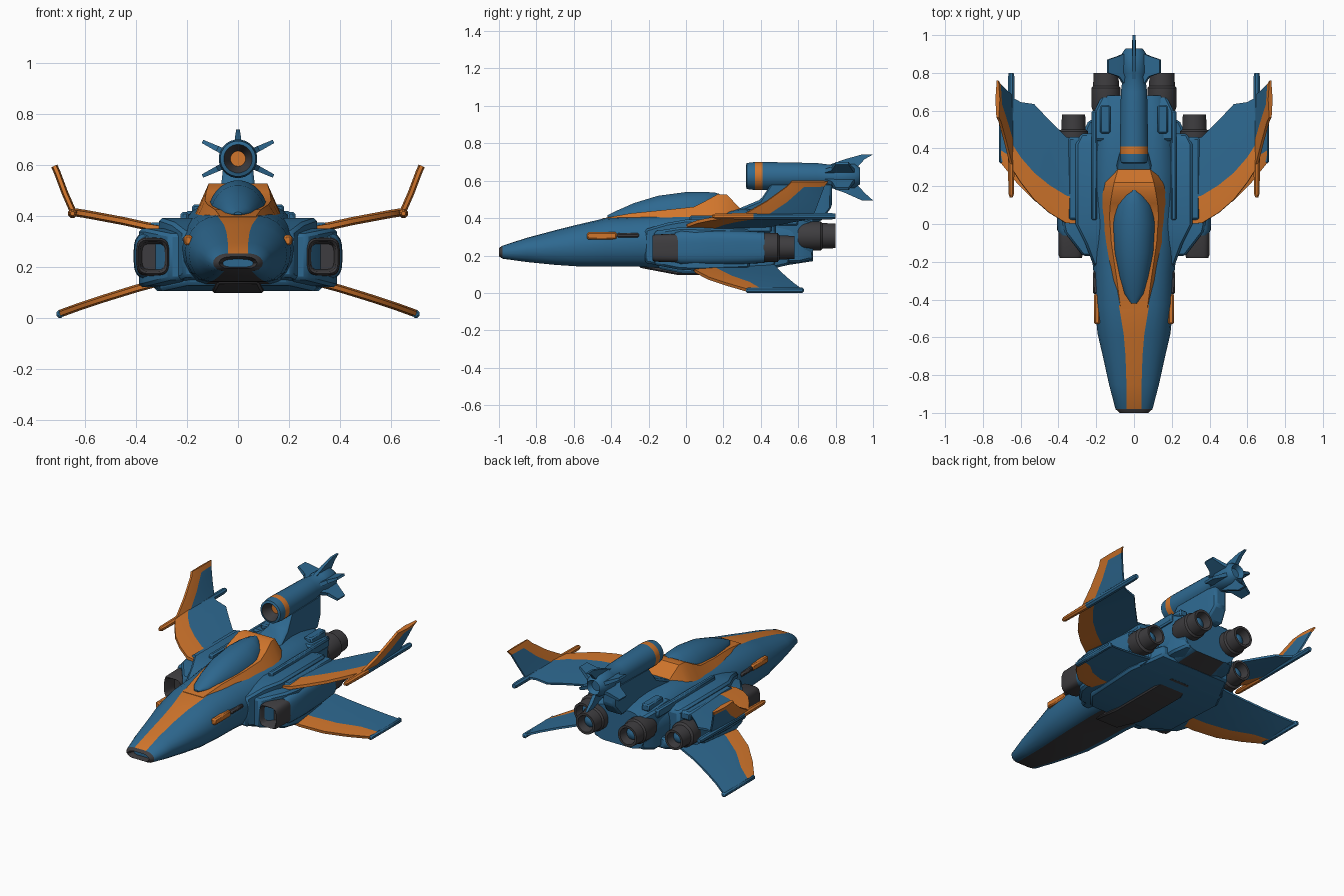
import bpy, bmesh, math
from mathutils import Vector, Matrix

if "Cube" in bpy.data.objects:
    bpy.data.objects.remove(bpy.data.objects["Cube"])

BLUE, ORANGE, GREY = 0, 1, 2
MATS = []
for mat_name, col in (("hull blue", (0.027, 0.14, 0.28)),
                      ("trim orange", (0.64, 0.18, 0.025)),
                      ("engine grey", (0.048, 0.046, 0.05))):
    m = bpy.data.materials.new(mat_name)
    m.diffuse_color = (*col, 1)
    m.use_nodes = True
    m.node_tree.nodes["Principled BSDF"].inputs["Base Color"].default_value = m.diffuse_color
    MATS.append(m)


def finish(name, bm, rule, mirror, bevel=0):
    """Colour faces by rule (an index or a function of centre and normal)."""
    bmesh.ops.recalc_face_normals(bm, faces=bm.faces)
    for f in bm.faces:
        f.material_index = rule(f.calc_center_median(), f.normal) if callable(rule) else rule
    me = bpy.data.meshes.new(name)
    bm.to_mesh(me)
    bm.free()
    for m in MATS:
        me.materials.append(m)
    ob = bpy.data.objects.new(name, me)
    bpy.context.collection.objects.link(ob)
    if bevel:
        b = ob.modifiers.new("bevel", 'BEVEL')
        b.width, b.segments = bevel, 1
    if mirror:
        ob.modifiers.new("mirror", 'MIRROR')
    return ob


def loft(name, rings, rule=BLUE, mirror=False, bevel=0):
    bm = bmesh.new()
    vs = [[bm.verts.new(p) for p in r] for r in rings]
    n = len(vs[0])
    for a, b in zip(vs, vs[1:]):
        for i in range(n):
            j = (i + 1) % n
            bm.faces.new((a[i], a[j], b[j], b[i]))
    bm.faces.new(vs[0])
    bm.faces.new(vs[-1])
    return finish(name, bm, rule, mirror, bevel)


def box(name, x, y, z, rule=BLUE, mirror=False, bevel=0.008):
    rings = [[(x[0], v, z[0]), (x[1], v, z[0]), (x[1], v, z[1]), (x[0], v, z[1])] for v in y]
    return loft(name, rings, rule, mirror, bevel)


def oval(cx, y, cz, hw, hh, p=2.0, n=24):
    """Superellipse ring facing along y; a higher p is boxier."""
    out = []
    for k in range(n):
        a = 2 * math.pi * (k + 0.5) / n
        c, s = math.cos(a), math.sin(a)
        out.append((cx + hw * math.copysign(abs(c) ** (2 / p), c), y,
                    cz + hh * math.copysign(abs(s) ** (2 / p), s)))
    return out


def tube(name, cx, cz, prof, rule=BLUE, mirror=False, n=24):
    return loft(name, [oval(cx, y, cz, r, r, 2, n) for y, r in prof], rule, mirror)


# Fuselage: y, half width, bottom, widest height, top, stripe half width
def hull_ring(y, w, zb, zm, zt, s):
    b, half = 0.55 * w, []
    for k in range(6):
        t = k / 5 * math.pi / 2
        half.append((s + (w - s) * math.sin(t), zm + (zt - zm) * math.cos(t)))
    for k in range(1, 5):
        t = k / 4 * math.pi / 2
        half.append((b + (w - b) * math.cos(t), zm - (zm - zb) * math.sin(t)))
    return [(x, y, z) for x, z in half] + [(-x, y, z) for x, z in reversed(half)]


def hull_colour(c, n):
    if c.y < -0.975:
        return GREY
    if abs(c.x) < 1e-3 and n.z > 0.5 and c.y < -0.35:
        return ORANGE
    return GREY if abs(c.x) < 1e-3 and n.z < -0.5 else BLUE


loft("fuselage", [hull_ring(*s) for s in (
    (-0.96, .06, .20, .215, .23, .02), (-1.0, .075, .195, .215, .24, .03),
    (-0.98, .098, .183, .215, .253, .04), (-0.85, .132, .165, .23, .295, .04),
    (-0.70, .165, .15, .24, .335, .045), (-0.58, .193, .142, .25, .365, .055),
    (-0.43, .208, .14, .26, .40, .08), (-0.25, .215, .14, .27, .41, .08),
    (-0.10, .23, .13, .28, .42, .08), (0.10, .24, .12, .28, .43, .09),
    (0.30, .24, .12, .28, .45, .10), (0.55, .22, .15, .28, .43, .10),
    (0.68, .19, .17, .28, .40, .09))], hull_colour)

# Cockpit frame and glass
loft("cockpit_frame", [[(-w, y, .36), (-t, y, z), (t, y, z), (w, y, .36)] for y, w, t, z in (
    (-.45, .085, .07, .398), (-.3, .14, .09, .425), (-.1, .175, .12, .445), (.04, .185, .13, .46),
    (.11, .19, .125, .495), (.17, .19, .115, .528), (.22, .185, .105, .525), (.29, .15, .085, .45))], ORANGE)
loft("canopy_glass", [oval(0, y, .41, w, z - .41, 2, 28) for y, w, z in (
    (-.42, .015, .415), (-.37, .05, .44), (-.28, .078, .48), (-.15, .106, .52),
    (0, .117, .54), (.1, .106, .541), (.155, .075, .537), (.18, .04, .53))])

# Cheek lights and vents
box("cheek_light", (.18, .212), (-.53, -.37), (.285, .325), ORANGE, True)
box("cheek_vent", (.19, .218), (-.37, -.25), (.295, .32), GREY, True)


# Shoulders, belly and rear deck
def slab(name, stations, rule=BLUE, mirror=False):
    """Box-like loft: y, x range, z range per station."""
    return loft(name, [[(a, y, c), (b, y, c), (b, y, d), (a, y, d)]
                       for y, a, b, c, d in stations], rule, mirror, 0.012)


slab("shoulder_block", ((-.22, .12, .215, .16, .34), (-.1, .12, .26, .14, .375), (0, .12, .31, .12, .392),
                        (.42, .12, .31, .12, .392), (.48, .12, .28, .15, .37)), BLUE, True)
slab("belly_block", ((-.15, -.2, .2, .13, .2), (-.02, -.31, .31, .105, .2), (.35, -.33, .33, .105, .2),
                     (.55, -.24, .24, .15, .22)))
slab("belly_panel", ((-.25, -.08, .08, .135, .15), (-.05, -.1, .1, .097, .15),
                     (.3, -.1, .1, .097, .15), (.42, -.07, .07, .12, .15)), GREY)
slab("tail_block", ((.44, -.21, .21, .16, .42), (.6, -.21, .21, .16, .41), (.68, -.17, .17, .18, .38)))
box("deck_panel", (.125, .18), (.48, .63), (.4, .445), BLUE, True)
box("deck_rail", (.195, .225), (.02, .6), (.36, .415), BLUE, True)
box("wing_root_cover", (.26, .35), (.02, .46), (.32, .375), BLUE, True, .012)

# Side engine pods: boxy intake, body, round nozzle
loft("intake", [oval(.335, y, .24, w, h, 4, 32) for y, w, h in (
    (-.10, .042, .05), (-.17, .05, .058), (-.18, .058, .066), (-.165, .064, .073), (-.02, .066, .077))],
    GREY, True)
loft("engine_pod", [oval(.325, y, .243, w, h, 3.5, 32) for y, w, h in (
    (-.06, .068, .08), (-.03, .082, .092), (.12, .085, .094), (.3, .078, .09), (.42, .07, .082))],
    BLUE, True)
slab("intake_fairing", ((-.17, .2, .27, .15, .33), (-.04, .22, .37, .125, .35),
                        (.05, .24, .39, .12, .35), (.34, .26, .36, .13, .34)), BLUE, True)


def nozzle(name, x, z, y0, y1, y2, r1, r2):
    """Wide collar then a narrower hollow bell with a blue core."""
    tube(name, x, z, ((y0, r1 * .9), (y0 + .02, r1), (y1 - .01, r1), (y1, r2 * 1.05), (y2, r2),
                      (y2, r2 * .78), (y2 - .06, r2 * .62)), GREY, True)
    tube(name + "_core", x, z, ((y2 - .065, r2 * .6), (y2 - .045, r2 * .55), (y2 - .03, r2 * .2)), BLUE, True)


nozzle("side_nozzle", .32, .243, .40, .50, .58, .078, .062)
nozzle("rear_nozzle", .148, .305, .60, .73, .80, .078, .066)


# Swept plates: x, leading edge, colour break, trailing edge, z
def plate(name, st, th, extra=lambda c: False):
    pts = [Vector((s[0], 0, s[4])) for s in st]
    rings = []
    for i, (x, le, br, te, z) in enumerate(st):
        d = (pts[min(i + 1, len(pts) - 1)] - pts[max(i - 1, 0)]).normalized()
        up = Vector((-d.z, 0, d.x)) * th
        at = lambda y, k: Vector((x, y, z)) + up * k
        rings.append([at(le, .55), at(br, 1), at(te, .4), at(te, -.4), at(br, -1), at(le, -.55)])

    def rule(c, n):
        i = min(range(len(st) - 1), key=lambda i: (c - (pts[i] + pts[i + 1]) / 2 - Vector((0, c.y, 0))).length)
        return ORANGE if c.y < (st[i][2] + st[i + 1][2]) / 2 or extra(c) else BLUE
    return loft(name, rings, rule, True)


plate("upper_wing", ((.27, 0, .13, .45, .347), (.36, .005, .15, .46, .36), (.45, .06, .205, .55, .38),
                     (.53, .13, .27, .635, .395), (.60, .22, .35, .645, .408), (.645, .29, .42, .67, .415)), .016)
plate("winglet", ((.645, .29, .42, .68, .41), (.68, .43, .54, .71, .49), (.71, .54, .63, .74, .57),
                  (.722, .565, .66, .76, .597)), .013, lambda c: c.z > .575)
tube("wing_rail", .65, .41, ((.14, .008), (.16, .016), (.36, .019), (.37, .019), (.78, .018), (.80, .014)),
     lambda c, n: ORANGE if c.y < .36 else BLUE, True, 8)
plate("lower_wing", ((.27, .02, .12, .47, .15), (.40, .05, .17, .5, .115), (.52, .12, .245, .54, .078),
                     (.62, .22, .34, .58, .045), (.70, .32, .39, .62, .016)), .015)
box("lower_wing_tip", (.685, .714), (.32, .63), (0, .028), BLUE, True)


# Dorsal rocket on its pylon
slab("rocket_pylon", ((.28, -.1, .1, .4, .45), (.40, -.07, .07, .4, .5), (.46, -.06, .06, .4, .59),
                      (.72, -.055, .055, .38, .59), (.78, -.04, .04, .46, .59)))


def rocket_colour(c, n):
    if c.y < .365 and math.hypot(c.x, c.z - .625) < .055:
        return GREY
    return ORANGE if .37 < c.y < .41 else BLUE


tube("rocket_body", 0, .625, ((.38, .03), (.345, .045), (.32, .056), (.325, .07), (.37, .076), (.41, .076),
                              (.55, .073), (.70, .07), (.78, .06), (.80, .068), (.90, .066), (.93, .045),
                              (.90, .03)), rocket_colour)


def fin(name, deg, tip, y0, y1):
    turn = Matrix.Rotation(math.radians(-deg), 3, 'Y')
    rings = [[Vector((0, 0, .625)) + turn @ Vector((r, y, s)) for y, s in ((a, -t), (b, -t), (b, t), (a, t))]
             for r, a, b, t in ((.04, .71, .91, .012), (.09, (y0 + .76) / 2, (y1 + .91) / 2, .011),
                                (tip, y0, y1, .007))]
    loft(name, rings)


for deg in (90, 270):
    fin("rocket_fin_vertical", deg, .115 if deg == 90 else .13, .94, 1.0)
for deg in (26, 154, 206, 334):
    fin("rocket_fin_diagonal", deg, .155, .80, .87)

# Smooth shading with sharp edges kept
for ob in bpy.context.scene.objects:
    ob.select_set(True)
    bpy.context.view_layer.objects.active = ob
bpy.ops.object.shade_smooth_by_angle(angle=math.radians(35))
